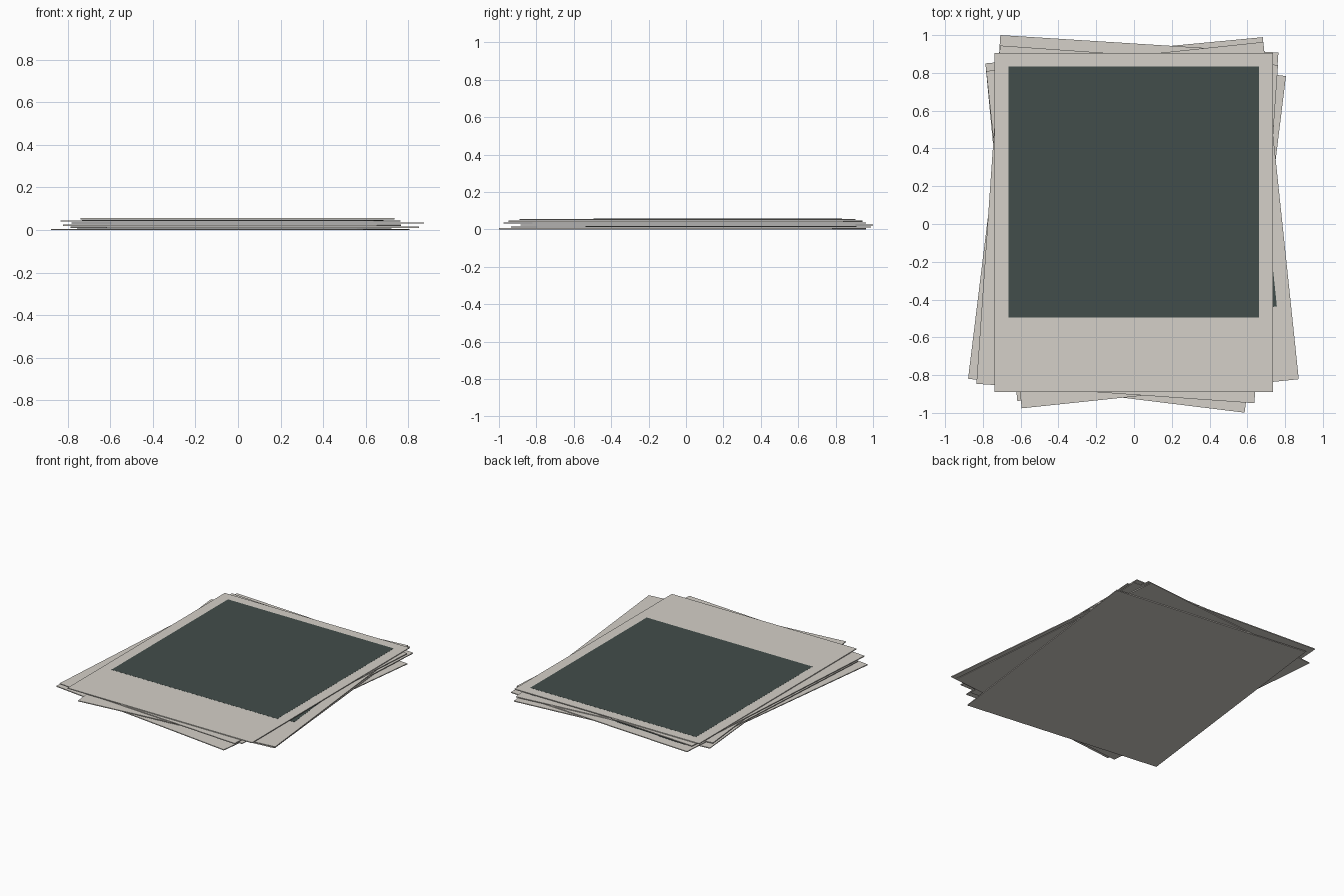
import bpy
from math import radians

if "Cube" in bpy.data.objects:
    bpy.data.objects.remove(bpy.data.objects["Cube"])

W, H, T = 1.475, 1.795, 0.006      # card size and thickness
PITCH = 0.01                       # height step between cards
PHOTO, PHOTO_Y, PHOTO_T = 1.325, 0.162, 0.0006


def material(name, color):
    m = bpy.data.materials.new(name)
    m.diffuse_color = color
    m.use_nodes = True
    m.node_tree.nodes["Principled BSDF"].inputs["Base Color"].default_value = m.diffuse_color
    return m


paper = material("paper", (0.66, 0.63, 0.58, 1))
dark = material("dark_film", (0.055, 0.075, 0.07, 1))


def slab(name, size, loc, mat):
    bpy.ops.mesh.primitive_cube_add(size=1, location=loc)
    ob = bpy.context.object
    ob.name = name
    ob.scale = size
    bpy.ops.object.transform_apply(location=True, rotation=False, scale=True)
    ob.data.materials.append(mat)
    return ob


# Loose stack of instant photos, bottom to top: centre x, centre y, turn
stack = [
    (-0.037, -0.018, -7.0),
    (0.032, 0.026, 5.4),
    (-0.028, 0.058, -3.6),
    (0.045, -0.006, 6.0),
    (-0.036, -0.002, -4.0),
    (-0.002, 0.008, 0.0),
]

for i, (x, y, turn) in enumerate(stack, 1):
    # Paper frame and the dark picture area lying on it
    card = slab(f"photo_card_{i}", (W, H, T), (0, 0, T / 2), paper)
    picture = slab(f"picture_area_{i}", (PHOTO, PHOTO * 1.003, PHOTO_T),
                   (0, PHOTO_Y, T + PHOTO_T / 2), dark)
    picture.parent = card
    card.location = (x, y, (i - 1) * PITCH)
    card.rotation_euler.z = radians(turn)
